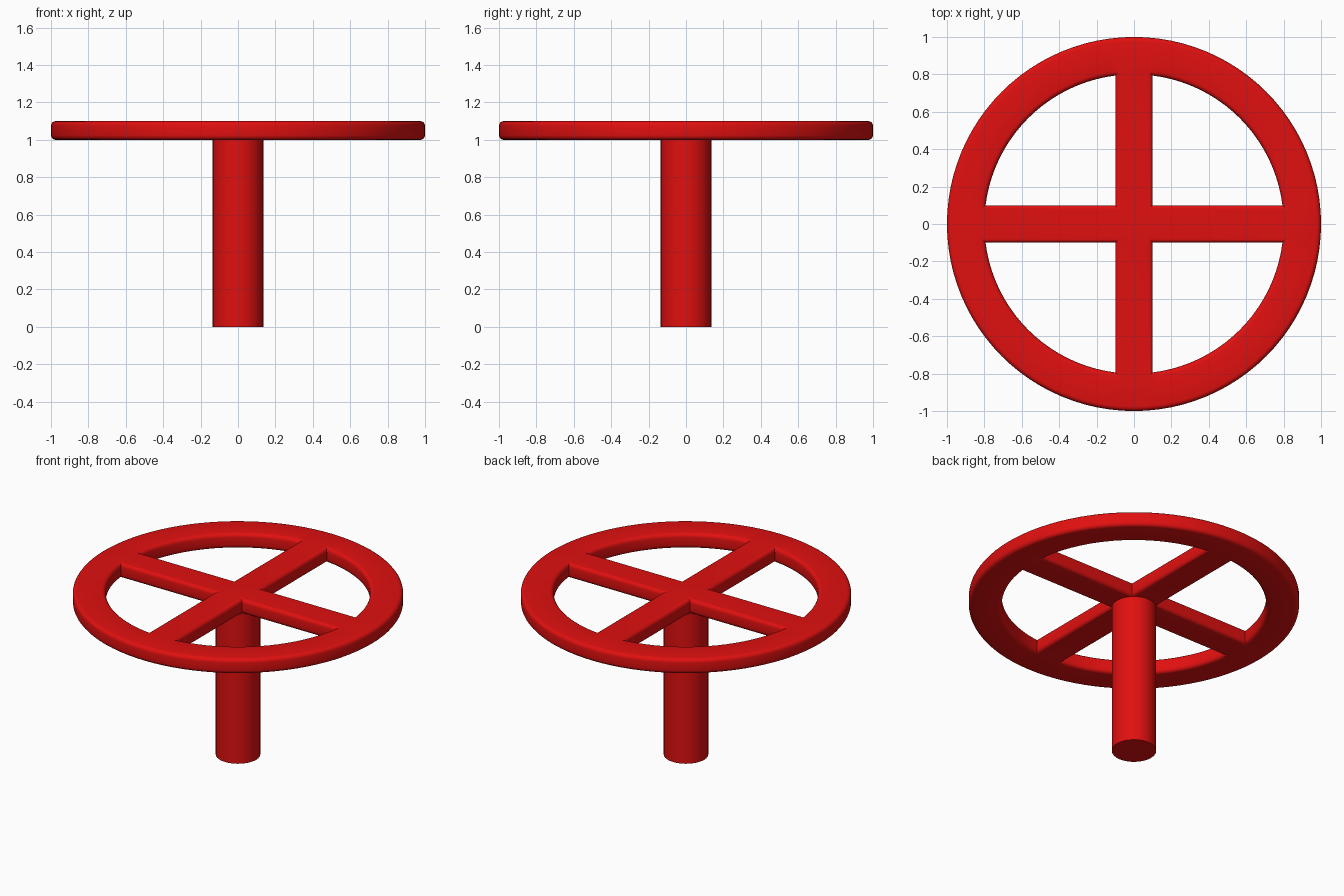
import bpy, bmesh
from math import sin, cos, asin, pi, radians

if "Cube" in bpy.data.objects:
    bpy.data.objects.remove(bpy.data.objects["Cube"])

RED = bpy.data.materials.new("red_paint")
RED.diffuse_color = (0.75, 0.005, 0.005, 1)
RED.use_nodes = True
RED.node_tree.nodes["Principled BSDF"].inputs["Base Color"].default_value = RED.diffuse_color

Z0, Z1, R_OUT, R_IN, HALF, BEV = 1.0, 1.1, 1.0, 0.8, 0.1, 0.025


def finish(name, bm, angle):
    bmesh.ops.recalc_face_normals(bm, faces=bm.faces)
    mesh = bpy.data.meshes.new(name)
    bm.to_mesh(mesh)
    bm.free()
    mesh.materials.append(RED)
    ob = bpy.data.objects.new(name, mesh)
    bpy.context.collection.objects.link(ob)
    bpy.ops.object.select_all(action='DESELECT')
    ob.select_set(True)
    bpy.context.view_layer.objects.active = ob
    bpy.ops.object.shade_smooth_by_angle(angle=radians(angle))
    return ob


def outlines(d):
    """Rim circle and four quarter openings, all edges pulled in by d."""
    loops = [[((R_OUT - d) * cos(2 * pi * i / 96), (R_OUT - d) * sin(2 * pi * i / 96))
              for i in range(96)]]
    r, w = R_IN + d, HALF - d
    a = asin(w / r)
    arc = [a + (pi / 2 - 2 * a) * i / 20 for i in range(21)]
    hole = [(w, w)] + [(r * cos(t), r * sin(t)) for t in arc]
    for k in range(4):
        c, s = round(cos(k * pi / 2)), round(sin(k * pi / 2))
        loops.append([(x * c - y * s, x * s + y * c) for x, y in hole])
    return loops


# Wheel: rim and cross spokes in one piece, with rounded edges
steps = [BEV * (1 - cos(pi / 2 * i / 4)) for i in range(5)]
ups = [BEV * (1 - sin(pi / 2 * i / 4)) for i in range(5)]
layers = [(d, Z0 + u) for d, u in zip(steps, ups)][::1]
# bottom flat to side wall, then side wall to top flat
layers = [(BEV * (1 - sin(pi / 8 * i)), Z0 + BEV * (1 - cos(pi / 8 * i))) for i in range(5)]
layers += [(d, Z0 + Z1 - z) for d, z in reversed(layers)]

bm = bmesh.new()
rings = [[[bm.verts.new((x, y, z)) for x, y in loop] for loop in outlines(d)]
         for d, z in layers]
for low, high in zip(rings, rings[1:]):
    for a, b in zip(low, high):
        n = len(a)
        for i in range(n):
            j = (i + 1) % n
            bm.faces.new((a[i], a[j], b[j], b[i]))
for layer in (rings[0], rings[-1]):
    edges = [bm.edges.get((l[i - 1], l[i])) for l in layer for i in range(len(l))]
    bmesh.ops.triangle_fill(bm, edges=edges, use_beauty=True, normal=(0, 0, 1))
finish("wheel", bm, 40)

# Stem: plain round post under the hub
bm = bmesh.new()
bmesh.ops.create_cone(bm, cap_ends=True, segments=32, radius1=0.135, radius2=0.135, depth=1.0)
bmesh.ops.translate(bm, verts=bm.verts, vec=(0, 0, 0.5))
finish("stem", bm, 40)
